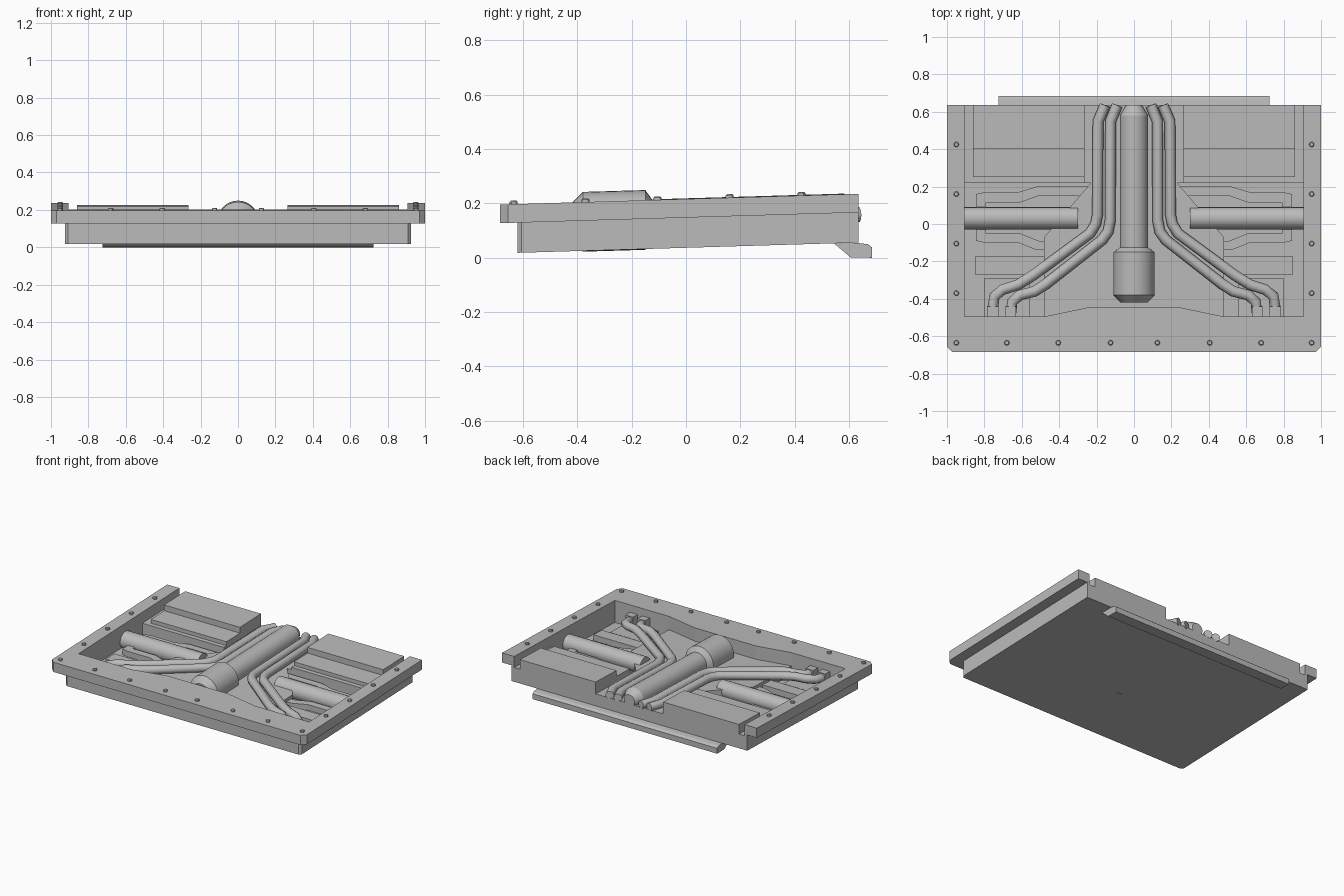
import bpy, bmesh, math

if "Cube" in bpy.data.objects:
    bpy.data.objects.remove(bpy.data.objects["Cube"], do_unlink=True)

grey = bpy.data.materials.new("plain grey")
grey.use_nodes = True
grey.diffuse_color = (0.5, 0.5, 0.5, 1)
grey.node_tree.nodes["Principled BSDF"].inputs["Base Color"].default_value = (0.5, 0.5, 0.5, 1)

SLOPE = 0.03   # the tray rises towards the back
BACK = 0.635


def finish(name, bm, slope=SLOPE, smooth=False):
    for v in bm.verts:
        v.co.z += slope * v.co.y
    bmesh.ops.recalc_face_normals(bm, faces=bm.faces)
    mesh = bpy.data.meshes.new(name)
    bm.to_mesh(mesh)
    bm.free()
    mesh.materials.append(grey)
    ob = bpy.data.objects.new(name, mesh)
    bpy.context.collection.objects.link(ob)
    if smooth:
        bpy.ops.object.select_all(action="DESELECT")
        ob.select_set(True)
        bpy.context.view_layer.objects.active = ob
        bpy.ops.object.shade_smooth_by_angle(angle=math.radians(30))
    return ob


def prism(name, outline, z0, z1):
    """Extrude a plan outline between two heights."""
    bm = bmesh.new()
    face = bm.faces.new([bm.verts.new((x, y, z0)) for x, y in outline])
    ext = bmesh.ops.extrude_face_region(bm, geom=[face])
    for v in ext["geom"]:
        if isinstance(v, bmesh.types.BMVert):
            v.co.z = z1
    return finish(name, bm)


def box(name, x0, x1, y0, y1, z0, z1):
    return prism(name, [(x0, y0), (x1, y0), (x1, y1), (x0, y1)], z0, z1)


def lathe(name, profile, place, sides=32):
    """Rings of (position, radius); place maps (along, a, b) to a point."""
    bm = bmesh.new()
    rings = []
    for t, r in profile:
        rings.append([bm.verts.new(place(t, r * math.cos(2 * math.pi * i / sides),
                                         r * math.sin(2 * math.pi * i / sides)))
                      for i in range(sides)])
    for a, b in zip(rings, rings[1:]):
        for i in range(sides):
            j = (i + 1) % sides
            bm.faces.new((a[i], a[j], b[j], b[i]))
    bm.faces.new(rings[0])
    bm.faces.new(rings[-1])
    return finish(name, bm, smooth=True)


def pipe(name, points, radius):
    curve = bpy.data.curves.new(name, "CURVE")
    curve.dimensions = "3D"
    curve.bevel_depth = radius
    curve.bevel_resolution = 3
    curve.use_fill_caps = True
    spline = curve.splines.new("POLY")
    spline.points.add(len(points) - 1)
    for p, (x, y, z) in zip(spline.points, points):
        p.co = (x, y, z + SLOPE * y, 1)
    spline.use_smooth = True
    curve.materials.append(grey)
    ob = bpy.data.objects.new(name, curve)
    bpy.context.collection.objects.link(ob)


def flip(points, s):
    return [(s * p[0], *p[1:]) for p in points]


def outer(w, front, cut):
    half = [(w, BACK), (w, front + cut), (w - cut, front)]
    return half + flip(half[::-1], -1)


# Tray: floor, walls and overhanging rim
inner = [(0.905, BACK), (0.905, -0.495), (0.48, -0.495), (0.24, -0.445)]
inner = flip(inner, -1) + inner[::-1]
FLOOR, LEDGE, TOP = 0.06, 0.148, 0.2165
prism("tray_floor", outer(0.925, -0.62, 0.015), 0.037, FLOOR)
prism("tray_walls", outer(0.925, -0.62, 0.015) + inner, FLOOR, LEDGE)
prism("tray_rim", outer(1.0, -0.685, 0.03) + inner, LEDGE, TOP)

# Raised centre plate that carries the pipes
plate = [(0.265, BACK), (0.265, 0.22), (0.23, 0.22), (0.48, -0.07), (0.48, -0.495)]
prism("centre_plate", plate + flip(plate[::-1], -1), FLOOR, 0.122)

# Central silencer tube
lathe("centre_tube",
      [(-0.42, 0.07), (-0.38, 0.11), (-0.15, 0.11), (-0.125, 0.075),
       (0.58, 0.075), (BACK, 0.042)],
      lambda t, a, b: (a, t, 0.144 + b))

outer_path = [(0.155, BACK, 0.14), (0.165, 0.61, 0.14), (0.192, 0.55, 0.145),
              (0.195, 0.05, 0.145), (0.205, 0, 0.145), (0.235, -0.05, 0.145),
              (0.54, -0.275, 0.145), (0.62, -0.325, 0.145), (0.7, -0.35, 0.14),
              (0.745, -0.385, 0.135), (0.755, -0.45, 0.13)]
inner_path = [(0.09, BACK, 0.14), (0.1, 0.61, 0.14), (0.125, 0.55, 0.145),
              (0.127, 0.02, 0.145), (0.138, -0.04, 0.145), (0.17, -0.085, 0.145),
              (0.47, -0.32, 0.145), (0.53, -0.36, 0.145), (0.61, -0.38, 0.14),
              (0.65, -0.415, 0.135), (0.66, -0.49, 0.13)]

# Bent flat bars beside the axle
rear_bar = [(0.845, 0.08), (0.845, 0.16), (0.8, 0.17), (0.62, 0.17), (0.52, 0.2), (0.24, 0.2),
            (0.28, 0.15), (0.51, 0.15), (0.61, 0.115), (0.79, 0.115), (0.79, 0.08)]
front_bar = [(0.845, -0.02), (0.845, -0.09), (0.8, -0.1), (0.62, -0.1), (0.52, -0.14),
             (0.47, -0.14), (0.47, -0.09), (0.51, -0.09), (0.61, -0.05), (0.79, -0.05),
             (0.79, -0.02)]

for side, s in (("left", 1), ("right", -1)):
    pipe(side + "_outer_pipe", flip(outer_path, s), 0.029)
    pipe(side + "_inner_pipe", flip(inner_path, s), 0.029)
    box(side + "_outer_pipe_end", s * 0.725, s * 0.785, -0.494, -0.44, FLOOR, 0.165)
    box(side + "_inner_pipe_end", s * 0.63, s * 0.69, -0.494, -0.44, FLOOR, 0.165)
    # Stepped rear deck
    box(side + "_rear_shelf", s * 0.265, s * 0.905, 0.22, BACK, FLOOR, 0.138)
    box(side + "_rear_step", s * 0.265, s * 0.86, 0.25, 0.4, 0.138, 0.165)
    box(side + "_rear_block", s * 0.265, s * 0.86, 0.4, BACK, 0.138, 0.206)
    # Axle and floor details
    lathe(side + "_axle", [(0.3, 0.06), (0.905, 0.06)],
          lambda t, a, b: (s * t, 0.03 + a, 0.1 + b), 24)
    prism(side + "_rear_bar", flip(rear_bar, s), FLOOR, 0.1)
    prism(side + "_front_bar", flip(front_bar, s), FLOOR, 0.1)
    box(side + "_floor_beam", s * 0.48, s * 0.85, -0.27, -0.175, FLOOR, 0.1)
    box(side + "_pipe_mount", s * 0.56, s * 0.8, -0.494, -0.29, FLOOR, 0.09)

# Rim bolts
bolts = [(s * 0.95, -0.635 + 0.265 * i) for i in range(5) for s in (1, -1)]
bolts += [(s * x, -0.635) for x in (0.125, 0.405, 0.68) for s in (1, -1)]
for x, y in bolts:
    lathe("rim_bolt", [(TOP - 0.005, 0.014), (TOP + 0.009, 0.014), (TOP + 0.013, 0.01)],
          lambda t, a, b: (x + a, y + b, t), 12)

# Lip under the back edge
bm = bmesh.new()
section = [(0.545, 0.053), (0.605, 0.002), (0.685, 0), (0.685, 0.038), (0.67, 0.05), (0.63, 0.055)]
ends = [[bm.verts.new((x, y, z)) for y, z in section] for x in (-0.725, 0.725)]
for end in ends:
    bm.faces.new(end)
for i in range(len(section)):
    j = (i + 1) % len(section)
    bm.faces.new((ends[0][i], ends[0][j], ends[1][j], ends[1][i]))
finish("rear_lip", bm, slope=0)
